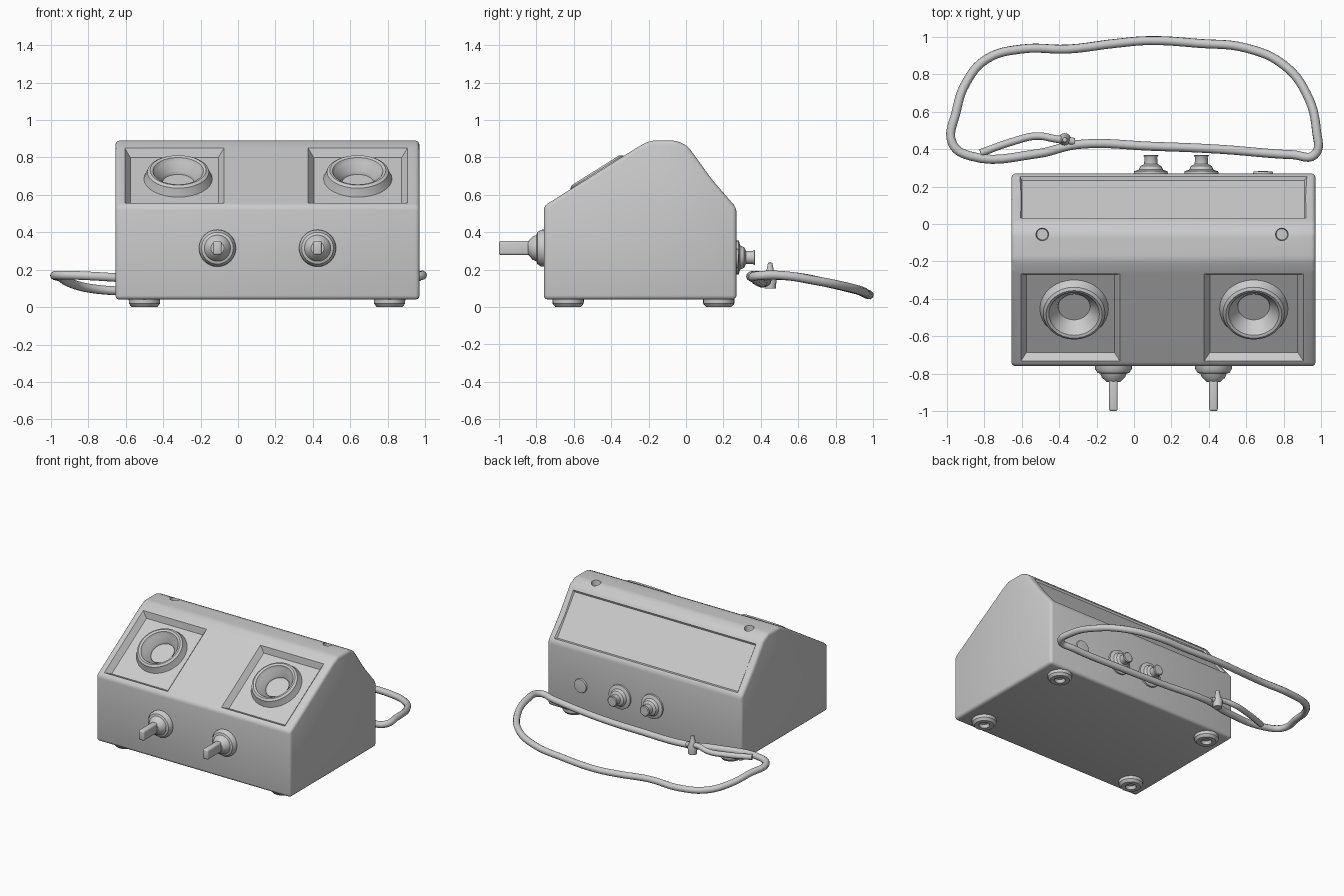
import bpy, bmesh, math
from mathutils import Matrix, Vector

cube = bpy.data.objects.get("Cube")
if cube:
    bpy.data.objects.remove(cube, do_unlink=True)

grey = bpy.data.materials.new("light grey")
grey.use_nodes = True
grey.diffuse_color = (0.6, 0.6, 0.6, 1)
grey.node_tree.nodes["Principled BSDF"].inputs["Base Color"].default_value = (0.6, 0.6, 0.6, 1)


def finish(bm, name, matrix=Matrix(), smooth=True):
    """Turn a bmesh into a named object placed by matrix."""
    bmesh.ops.transform(bm, matrix=matrix, verts=bm.verts)
    bmesh.ops.recalc_face_normals(bm, faces=bm.faces)
    mesh = bpy.data.meshes.new(name)
    bm.to_mesh(mesh)
    bm.free()
    mesh.materials.append(grey)
    ob = bpy.data.objects.new(name, mesh)
    bpy.context.collection.objects.link(ob)
    if smooth:
        shade(ob)
    return ob


def shade(ob):
    bpy.ops.object.select_all(action='DESELECT')
    ob.select_set(True)
    bpy.context.view_layer.objects.active = ob
    bpy.ops.object.shade_smooth_by_angle(angle=math.radians(35))


def lathe(name, profile, matrix, steps=32):
    """Spin (radius, height) points round local z."""
    bm = bmesh.new()
    verts = [bm.verts.new((r, 0, h)) for r, h in profile]
    edges = [bm.edges.new(pair) for pair in zip(verts, verts[1:])]
    bmesh.ops.spin(bm, geom=verts + edges, cent=(0, 0, 0), axis=(0, 0, 1),
                   angle=math.tau, steps=steps)
    bmesh.ops.remove_doubles(bm, verts=bm.verts, dist=0.0005)
    return finish(bm, name, matrix)


def place(x, y, z, tilt):
    """Local z is turned about x by tilt degrees."""
    return Matrix.Translation((x, y, z)) @ Matrix.Rotation(math.radians(tilt), 4, 'X')


def tray_cutter(w, h, depth, taper, matrix):
    """Tapered block that sinks a tray below local z = 0."""
    bm = bmesh.new()
    bmesh.ops.create_cube(bm, size=1)
    for v in bm.verts:
        low = v.co.z < 0
        inset = taper if low else -taper
        v.co = (v.co.x * (w - 2 * inset), v.co.y * (h - 2 * inset), -depth if low else depth)
    return finish(bm, "tray_cutter", matrix, False)


def cut(target, cutter):
    mod = target.modifiers.new("cut", 'BOOLEAN')
    mod.operation = 'DIFFERENCE'
    mod.solver = 'EXACT'
    mod.object = cutter
    bpy.context.view_layer.objects.active = target
    bpy.ops.object.modifier_apply(modifier=mod.name)
    bpy.data.objects.remove(cutter, do_unlink=True)


# Housing: side profile extruded across the width, edges rounded
outline = [(-0.76, 0.04), (-0.76, 0.54), (-0.25, 0.86), (-0.19, 0.89), (-0.05, 0.89),
           (0.01, 0.86), (0.14, 0.68), (0.27, 0.53), (0.27, 0.04)]
bm = bmesh.new()
face = bm.faces.new([bm.verts.new((-0.655, y, z)) for y, z in outline])
new = bmesh.ops.extrude_face_region(bm, geom=[face])["geom"]
bmesh.ops.translate(bm, vec=(1.625, 0, 0), verts=[v for v in new if isinstance(v, bmesh.types.BMVert)])
bmesh.ops.recalc_face_normals(bm, faces=bm.faces)
bmesh.ops.bevel(bm, geom=bm.edges[:], offset=0.022, segments=3, profile=0.5, affect='EDGES')
housing = finish(bm, "housing", smooth=False)

# Trays and wells on the sloping front, with dial sockets
SLOPE = 32.1
for side, x, tray_x in (("right", -0.32, -0.34), ("left", 0.64, 0.64)):
    cut(housing, tray_cutter(0.53, 0.55, 0.04, 0.03, place(tray_x, -0.5, 0.703, SLOPE)))
    spot = place(x, -0.475, 0.719, SLOPE)
    cut(housing, lathe("well_cutter", [(0, -0.12), (0.13, -0.12), (0.13, 0.1), (0, 0.1)], spot))
    lathe(side + "_dial_socket",
          [(0, -0.1), (0.15, -0.1), (0.185, -0.045), (0.17, -0.01), (0.165, 0.005), (0.15, 0.015),
           (0.135, 0.01), (0.125, -0.01), (0.09, -0.045), (0.085, -0.065), (0, -0.065)], spot)

# Shallow panel on the sloping back and screw holes on the top
cut(housing, tray_cutter(1.53, 0.36, 0.015, 0.01, place(0.157, 0.142, 0.69, -52.5)))
for x in (-0.49, 0.79):
    hole = lathe("hole_cutter", [(0, -0.04), (0.03, -0.04), (0.038, 0.03), (0, 0.03)],
                 place(x, -0.055, 0.89, 0), 16)
    cut(housing, hole)
shade(housing)

# Feet with a hollow centre
for fx in (-0.5, 0.81):
    for fy in (-0.63, 0.175):
        lathe("foot", [(0, 0.06), (0.085, 0.06), (0.083, 0.018), (0.068, 0), (0.038, 0),
                       (0.028, 0.022), (0, 0.022)], place(fx, fy, 0, 0), 24)

# Toggle switches: stepped collar and flat lever
for side, x in (("right", -0.11), ("left", 0.425)):
    lathe(side + "_switch_collar",
          [(0, -0.02), (0.1, -0.02), (0.098, 0.015), (0.085, 0.035), (0.07, 0.04),
           (0.062, 0.06), (0.035, 0.085), (0, 0.085)], place(x, -0.76, 0.315, 90))
    bm = bmesh.new()
    bmesh.ops.create_cube(bm, size=1)
    bmesh.ops.scale(bm, vec=(0.046, 0.2, 0.076), verts=bm.verts)
    bmesh.ops.bevel(bm, geom=bm.edges[:], offset=0.012, segments=3, profile=0.5, affect='EDGES')
    finish(bm, side + "_switch_lever", Matrix.Translation((x, -0.9, 0.316)))

# Rear connectors and a small rear button
for x in (0.09, 0.36):
    lathe("rear_connector",
          [(0, -0.02), (0.092, -0.02), (0.09, 0.012), (0.065, 0.02), (0.055, 0.04), (0.036, 0.05),
           (0.034, 0.085), (0.04, 0.095), (0.034, 0.1), (0, 0.1)], place(x, 0.27, 0.265, -90), 24)
lathe("rear_button", [(0, -0.02), (0.06, -0.02), (0.05, 0.01), (0, 0.014)],
      place(0.69, 0.27, 0.26, -90), 20)


# Cable: a smooth tube along a path
def tube(name, points, radius, closed):
    curve = bpy.data.curves.new(name, 'CURVE')
    curve.dimensions = '3D'
    curve.bevel_depth = radius
    curve.bevel_resolution = 3
    curve.resolution_u = 6
    curve.use_fill_caps = True
    spline = curve.splines.new('BEZIER')
    spline.bezier_points.add(len(points) - 1)
    for bp, co in zip(spline.bezier_points, points):
        bp.co = co
        bp.handle_left_type = bp.handle_right_type = 'AUTO'
    spline.use_cyclic_u = closed
    curve.materials.append(grey)
    bpy.context.collection.objects.link(bpy.data.objects.new(name, curve))


tube("cable_loop", [
    (-0.97, 0.43, 0.17), (-0.95, 0.6, 0.16), (-0.9, 0.75, 0.13), (-0.79, 0.88, 0.1),
    (-0.6, 0.935, 0.085), (-0.35, 0.935, 0.085), (-0.1, 0.965, 0.07), (0.08, 0.98, 0.065),
    (0.35, 0.965, 0.07), (0.6, 0.94, 0.085), (0.8, 0.85, 0.11), (0.92, 0.7, 0.14),
    (0.975, 0.5, 0.17), (0.965, 0.37, 0.165), (0.85, 0.37, 0.15), (0.45, 0.4, 0.13),
    (0.1, 0.415, 0.13), (-0.3, 0.425, 0.14), (-0.52, 0.375, 0.15), (-0.88, 0.365, 0.17)], 0.024, True)
tube("cable_end", [(-0.82, 0.38, 0.165), (-0.65, 0.44, 0.16), (-0.52, 0.47, 0.16),
                   (-0.42, 0.455, 0.17), (-0.32, 0.44, 0.15)], 0.02, False)
lathe("cable_clip", [(0, -0.05), (0.03, -0.05), (0.035, 0), (0.022, 0.035), (0.012, 0.085), (0, 0.09)],
      place(-0.37, 0.45, 0.15, 0), 16)
